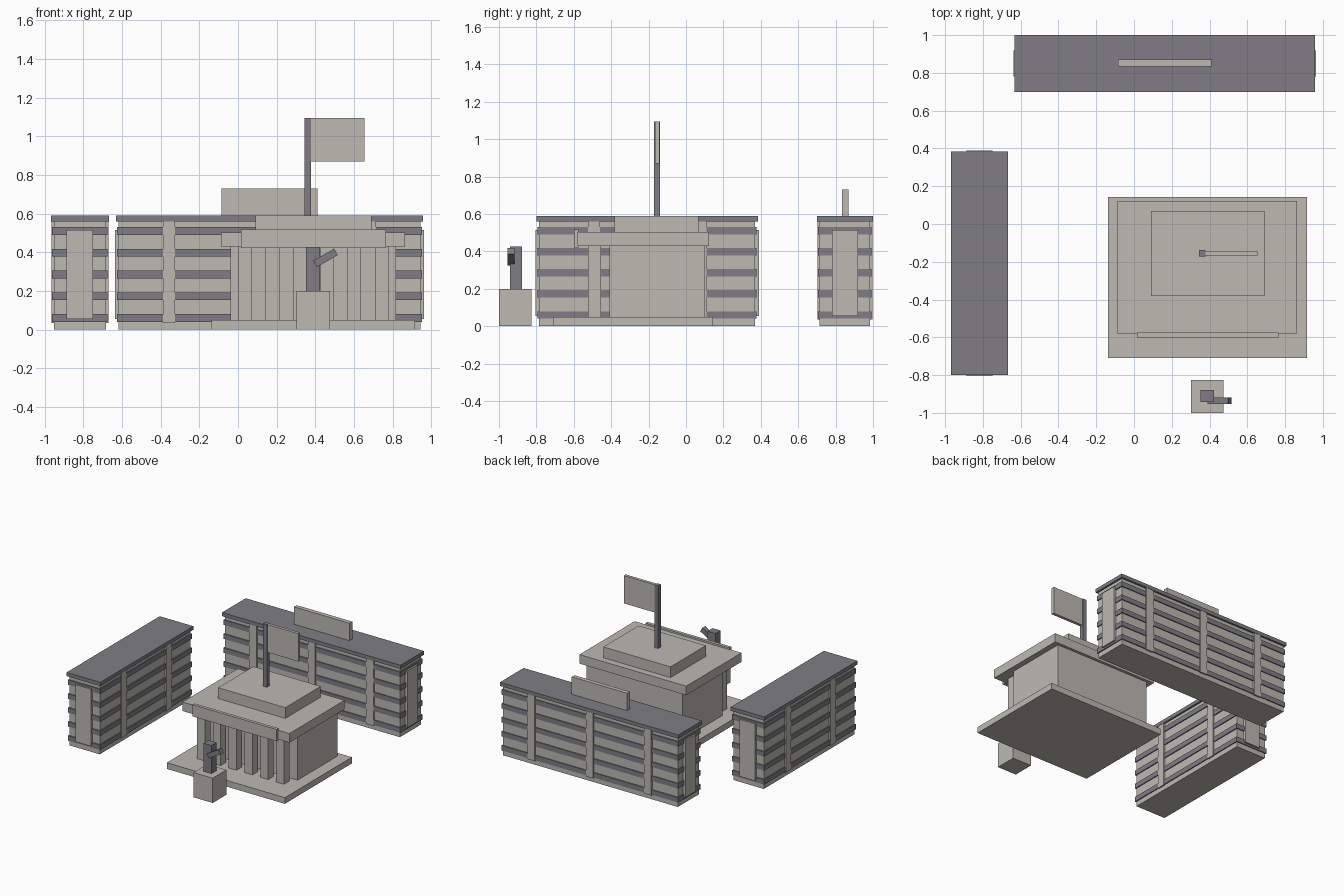
import bpy
import math

if "Cube" in bpy.data.objects:
    bpy.data.objects.remove(bpy.data.objects["Cube"], do_unlink=True)


def material(name, rgb):
    mat = bpy.data.materials.new(name)
    mat.use_nodes = True
    colour = (*rgb, 1.0)
    mat.diffuse_color = colour
    mat.node_tree.nodes["Principled BSDF"].inputs["Base Color"].default_value = colour
    return mat


stone = material("pale_stone", (0.51, 0.49, 0.45))
slate = material("dark_slate", (0.215, 0.208, 0.232))


def box(name, mat, x, y, z):
    """Box from (min, max) spans along each axis."""
    spans = (x, y, z)
    bpy.ops.mesh.primitive_cube_add(size=1, location=[(a + b) / 2 for a, b in spans])
    ob = bpy.context.object
    ob.name = name
    ob.scale = [b - a for a, b in spans]
    bpy.ops.object.transform_apply(location=False, rotation=False, scale=True)
    ob.data.materials.append(mat)
    return ob


def office_block(name, x, y, piers):
    """Banded office block; piers are fractions along its long side."""
    def inset(span, d):
        return (span[0] + d, span[1] - d)

    box(name + "_body", stone, inset(x, 0.015), inset(y, 0.015), (0, 0.56))
    box(name + "_roof", slate, x, y, (0.56, 0.59))
    for i in range(5):
        mid = 0.06 + 0.1125 * i
        box(name + "_window_band", slate, inset(x, 0.007), inset(y, 0.007),
            (mid - 0.02, mid + 0.02))

    # piers run through the block so they show on both long sides
    along_x = x[1] - x[0] > y[1] - y[0]
    long, short = (x, y) if along_x else (y, x)

    def oriented(part, a, b, z):
        box(name + part, stone, a if along_x else b, b if along_x else a, z)

    for t in piers:
        c = long[0] + t * (long[1] - long[0])
        oriented("_pier", (c - 0.032, c + 0.032), inset(short, 0.002), (0.035, 0.56))
    c = (short[0] + short[1]) / 2
    oriented("_end_panel", inset(long, -0.005), (c - 0.069, c + 0.069), (0.055, 0.515))


# Office blocks and rooftop sign board
office_block("back_block", (-0.632, 0.958), (0.70, 1.0), (0.173, 0.5, 0.827))
office_block("side_block", (-0.968, -0.668), (-0.80, 0.385), (0.26, 0.74))
box("sign_board", stone, (-0.085, 0.41), (0.835, 0.87), (0.59, 0.73))

# Columned hall
box("hall_plinth", stone, (-0.138, 0.915), (-0.71, 0.143), (0, 0.05))
box("hall_body", stone, (-0.038, 0.818), (-0.41, 0.10), (0.05, 0.43))
box("hall_roof", stone, (-0.088, 0.864), (-0.58, 0.123), (0.43, 0.503))
box("hall_upper_roof", stone, (0.09, 0.69), (-0.382, 0.068), (0.503, 0.59))
box("hall_frieze", stone, (0.015, 0.765), (-0.60, -0.575), (0.422, 0.517))
for i in range(6):
    cx = 0.39 + (i - 2.5) * 0.141
    box("hall_column", stone, (cx - 0.035, cx + 0.035), (-0.525, -0.455), (0.05, 0.43))

# Flag
box("flag_pole", slate, (0.345, 0.378), (-0.172, -0.138), (0.59, 1.095))
box("flag", stone, (0.378, 0.655), (-0.167, -0.143), (0.87, 1.094))

# Statue with a raised arm
box("statue_pedestal", stone, (0.303, 0.475), (-1.0, -0.825), (0, 0.2))
box("statue_body", slate, (0.353, 0.423), (-0.942, -0.878), (0.2, 0.427))
arm = box("statue_arm", slate, (0.39, 0.515), (-0.954, -0.918), (0.352, 0.39))
arm.rotation_euler.y = -math.radians(30)
